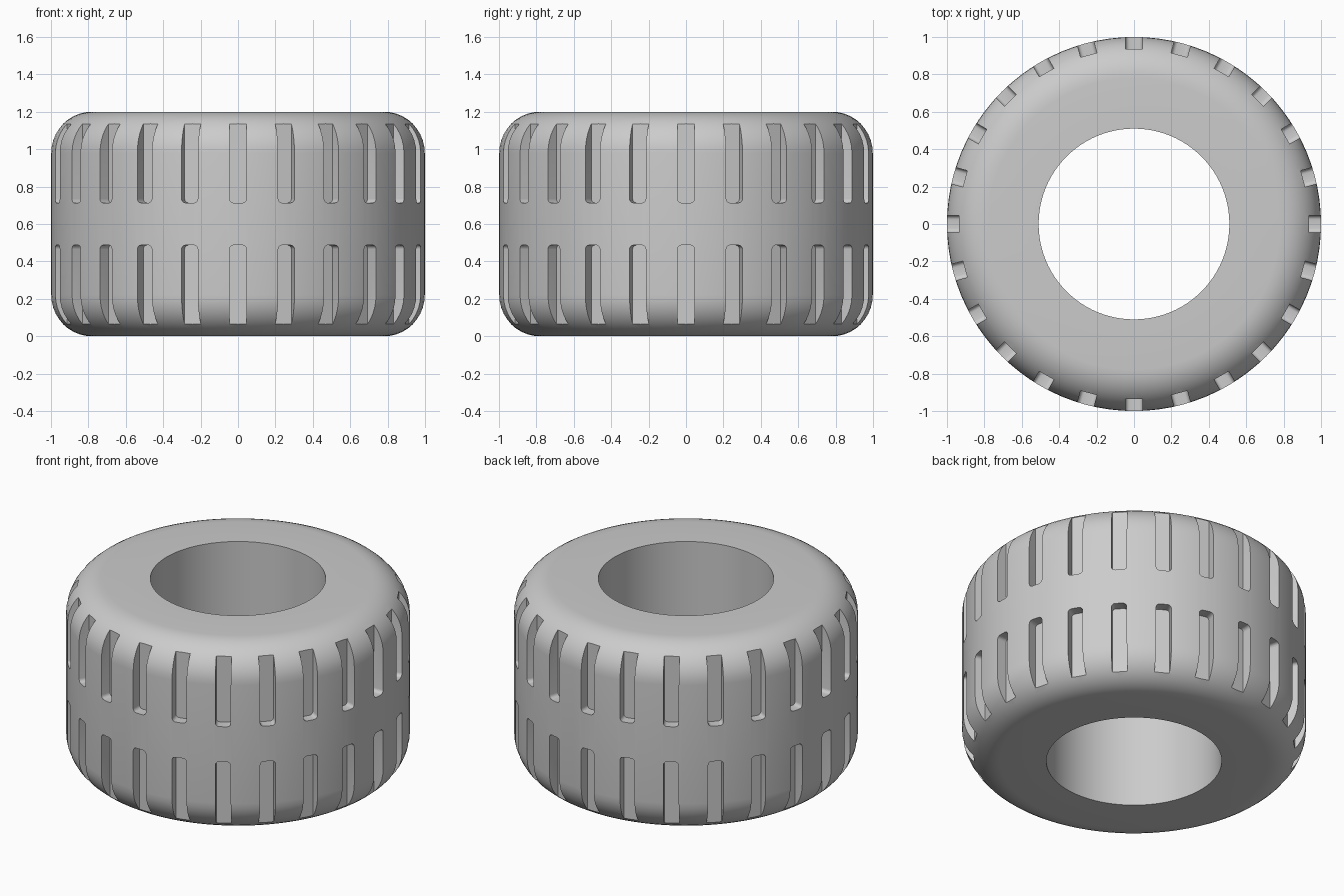
import bpy, bmesh
from math import pi, sin, cos, radians
from mathutils import Matrix, Vector

cube = bpy.data.objects.get("Cube")
if cube:
    bpy.data.objects.remove(cube, do_unlink=True)

HEIGHT, OUTER, BORE, CORNER = 1.2, 1.0, 0.51, 0.22
GROOVES, GROOVE_WIDTH, GROOVE_FLOOR = 24, 0.09, 0.935

rubber = bpy.data.materials.new("grey rubber")
rubber.use_nodes = True
grey = (0.6, 0.6, 0.6, 1)
rubber.diffuse_color = grey
rubber.node_tree.nodes["Principled BSDF"].inputs["Base Color"].default_value = grey


def make_object(name, bm):
    bmesh.ops.recalc_face_normals(bm, faces=bm.faces)
    mesh = bpy.data.meshes.new(name)
    bm.to_mesh(mesh)
    bm.free()
    obj = bpy.data.objects.new(name, mesh)
    bpy.context.collection.objects.link(obj)
    mesh.materials.append(rubber)
    return obj


def lathe(name, profile, steps):
    bm = bmesh.new()
    verts = [bm.verts.new((r, 0, z)) for r, z in profile]
    edges = [bm.edges.new((a, b)) for a, b in zip(verts, verts[1:] + verts[:1])]
    bmesh.ops.spin(bm, geom=verts + edges, axis=(0, 0, 1), cent=(0, 0, 0),
                   angle=2 * pi, steps=steps, use_merge=True)
    bmesh.ops.remove_doubles(bm, verts=bm.verts, dist=1e-5)
    return make_object(name, bm)


def corner(z, start):
    """Quarter-round shoulder points, anticlockwise from the start angle."""
    angles = [radians(start + 90 * i / 10) for i in range(11)]
    return [(OUTER - CORNER + CORNER * cos(a), z + CORNER * sin(a)) for a in angles]


# Tyre body with rounded shoulders
profile = [(BORE, 0)] + corner(CORNER, -90) + corner(HEIGHT - CORNER, 0) + [(BORE, HEIGHT)]
tyre = lathe("tyre", profile, 96)

# Tread grooves: boxes with the two inner corners rounded, in two mirrored rows
bm = bmesh.new()
for side in (1, -1):
    for i in range(GROOVES):
        turn = Matrix.Rotation(2 * pi * i / GROOVES, 4, 'Z')
        scale = Matrix.Diagonal((0.2, GROOVE_WIDTH, 0.6, 1))
        place = Matrix.Translation((GROOVE_FLOOR + 0.1, 0, HEIGHT / 2 + side * 0.413))
        box = bmesh.ops.create_cube(bm, size=1, matrix=turn @ place @ scale)["verts"]
        inner = [v for v in box if (v.co.z - HEIGHT / 2) * side < 0.3]
        radial = turn @ Vector((1, 0, 0))
        edges = {e for v in inner for e in v.link_edges
                 if abs((e.verts[0].co - e.verts[1].co).normalized().dot(radial)) > 0.9
                 and all(w in inner for w in e.verts)}
        bmesh.ops.bevel(bm, geom=list(edges), offset=0.022, segments=4,
                        profile=0.5, affect='EDGES')
cutter = make_object("groove_cutter", bm)
cutter.hide_render = True

cut = tyre.modifiers.new("grooves", 'BOOLEAN')
cut.operation, cut.solver, cut.object = 'DIFFERENCE', 'EXACT', cutter
bpy.ops.object.select_all(action='DESELECT')
bpy.context.view_layer.objects.active = tyre
tyre.select_set(True)
bpy.ops.object.modifier_apply(modifier=cut.name)
bpy.data.objects.remove(cutter, do_unlink=True)

bpy.ops.object.shade_smooth_by_angle(angle=radians(30))
